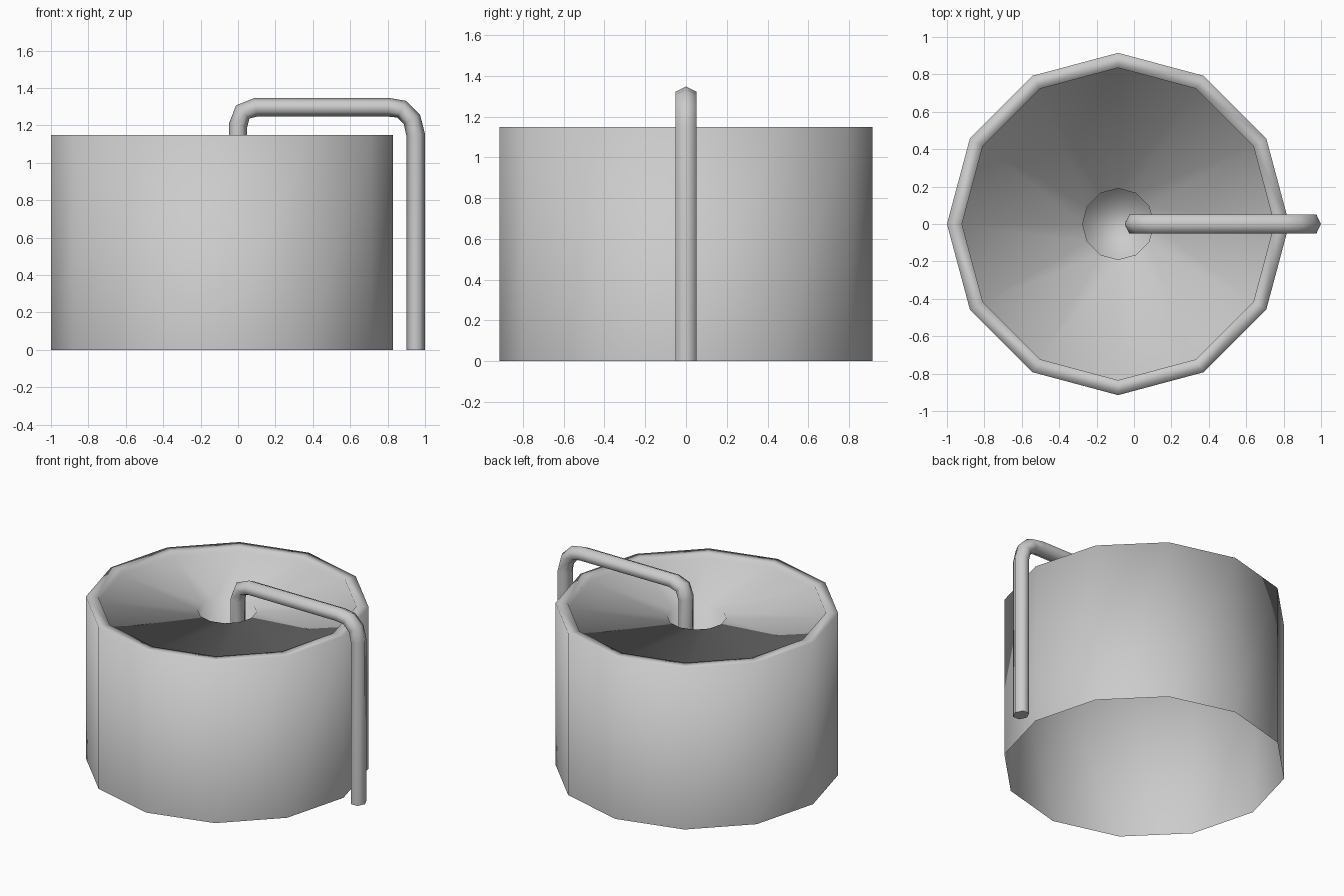
import bpy, bmesh, math
from mathutils import Vector

cube = bpy.data.objects.get("Cube")
if cube:
    bpy.data.objects.remove(cube, do_unlink=True)

grey = bpy.data.materials.new("light_grey")
grey.use_nodes = True
colour = (0.6, 0.6, 0.6, 1)
grey.diffuse_color = colour
grey.node_tree.nodes["Principled BSDF"].inputs["Base Color"].default_value = colour


def finish(bm, name):
    mesh = bpy.data.meshes.new(name)
    bm.to_mesh(mesh)
    bm.free()
    mesh.materials.append(grey)
    for p in mesh.polygons:
        p.use_smooth = True
    obj = bpy.data.objects.new(name, mesh)
    bpy.context.collection.objects.link(obj)
    return obj


def bridge(bm, rings):
    """Join successive closed rings of vertices with quads."""
    for a, b in zip(rings, rings[1:]):
        n = len(a)
        for i in range(n):
            j = (i + 1) % n
            bm.faces.new((a[i], a[j], b[j], b[i]))


# Basin: outer wall open below, flat rim, shallow sloping floor, central well
SIDES = 12
CENTRE_X = -0.085
profile = [(0.915, 0), (0.915, 1.15), (0.835, 1.15), (0.835, 1.12),
           (0.19, 1.085), (0.19, 0.9)]
bm = bmesh.new()
rings = []
for r, z in profile:
    angles = [math.tau * i / SIDES for i in range(SIDES)]
    rings.append([bm.verts.new((CENTRE_X + r * math.cos(a), r * math.sin(a), z))
                  for a in angles])
bridge(bm, rings)
bm.faces.new(rings[-1])
finish(bm, "basin")

# Pipe: hexagonal tube from the well, over the rim and down to the ground
path = [Vector((x, 0, z)) for x, z in [
    (0, 0.92), (0, 1.2), (0.025, 1.272), (0.095, 1.297), (0.805, 1.297),
    (0.875, 1.287), (0.93, 1.232), (0.95, 1.15), (0.95, 0)]]
bm = bmesh.new()
rings = []
for i, p in enumerate(path):
    before = (p - path[i - 1]).normalized() if i else None
    after = (path[i + 1] - p).normalized() if i < len(path) - 1 else None
    tangent = ((before or after) + (after or before)).normalized()
    side = Vector((tangent.z, 0, -tangent.x))
    ring = []
    for k in range(6):
        a = math.tau * k / 6
        ring.append(bm.verts.new(p + side * 0.05 * math.cos(a)
                                 + Vector((0, 0.059 * math.sin(a), 0))))
    rings.append(ring)
bridge(bm, rings)
caps = [bm.faces.new(rings[0][::-1]), bm.faces.new(rings[-1])]
bmesh.ops.recalc_face_normals(bm, faces=bm.faces[:])
for cap in caps:
    for e in cap.edges:
        e.smooth = False
finish(bm, "pipe")
